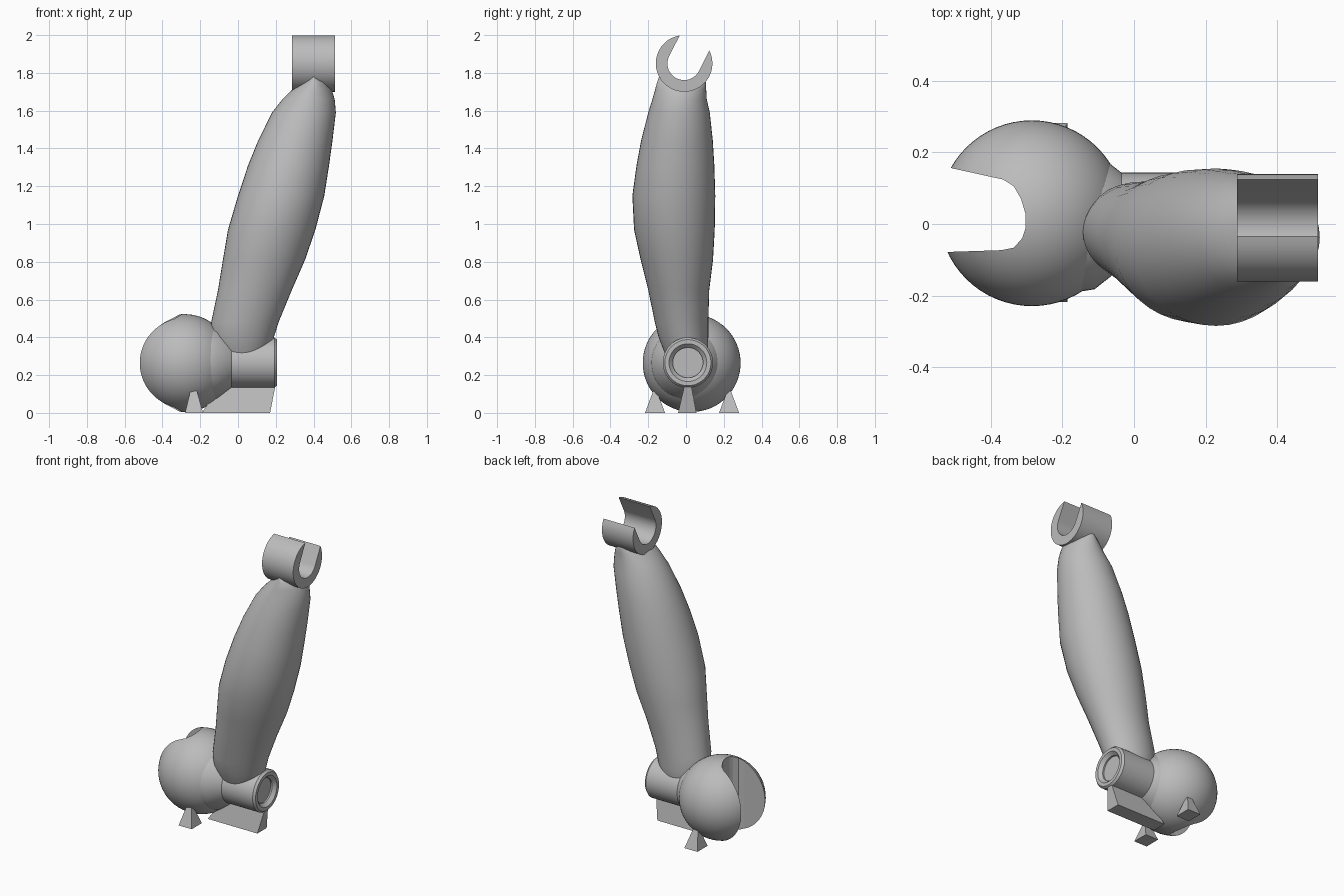
import bpy, bmesh, math
from math import cos, sin, radians, tau
from mathutils import Vector

cube = bpy.data.objects.get("Cube")
if cube:
    bpy.data.objects.remove(cube, do_unlink=True)

grey = bpy.data.materials.new("plain grey")
grey.use_nodes = True
colour = (0.5, 0.5, 0.5, 1)
grey.diffuse_color = colour
grey.node_tree.nodes["Principled BSDF"].inputs["Base Color"].default_value = colour


def finish(name, bm):
    """Turn a bmesh into a named object."""
    bmesh.ops.recalc_face_normals(bm, faces=bm.faces)
    mesh = bpy.data.meshes.new(name)
    bm.to_mesh(mesh)
    bm.free()
    mesh.materials.append(grey)
    obj = bpy.data.objects.new(name, mesh)
    bpy.context.collection.objects.link(obj)
    return obj


def loft(name, rings):
    """Skin a list of closed rings and cap both ends."""
    bm = bmesh.new()
    loops = [[bm.verts.new(p) for p in ring] for ring in rings]
    n = len(loops[0])
    for a, b in zip(loops, loops[1:]):
        for i in range(n):
            j = (i + 1) % n
            bm.faces.new((a[i], a[j], b[j], b[i]))
    bm.faces.new(loops[0])
    bm.faces.new(loops[-1])
    return finish(name, bm)


def activate(obj):
    bpy.ops.object.select_all(action="DESELECT")
    obj.select_set(True)
    bpy.context.view_layer.objects.active = obj


def smooth(obj, angle=35):
    activate(obj)
    bpy.ops.object.shade_smooth_by_angle(angle=radians(angle))


def cut(obj, cutter):
    cutter.hide_render = True
    mod = obj.modifiers.new("cut", "BOOLEAN")
    mod.operation = "DIFFERENCE"
    mod.solver = "EXACT"
    mod.object = cutter
    activate(obj)
    bpy.ops.object.modifier_apply(modifier=mod.name)
    bpy.data.objects.remove(cutter, do_unlink=True)


def x_circle(x, r, y, z, n=48):
    return [(x, y + r * cos(tau * i / n), z + r * sin(tau * i / n)) for i in range(n)]


def frustum(name, bottom, top, height):
    """Tapered block from two rectangles (x0, x1, y0, y1)."""
    def rect(r, z):
        return [(r[0], r[2], z), (r[1], r[2], z), (r[1], r[3], z), (r[0], r[3], z)]
    return loft(name, [rect(bottom, 0), rect(top, height)])


# Round gripper with a vertical jaw slot
bm = bmesh.new()
bmesh.ops.create_uvsphere(bm, u_segments=64, v_segments=32, radius=0.259)
bmesh.ops.translate(bm, verts=bm.verts, vec=Vector((-0.285, 0.03, 0.264)))
gripper = finish("gripper_ball", bm)
slot = [(-0.7, 0.2), (-0.515, 0.157), (-0.365, 0.124), (-0.335, 0.105), (-0.315, 0.07),
        (-0.303, 0.03), (-0.302, -0.01), (-0.312, -0.04), (-0.335, -0.066),
        (-0.37, -0.073), (-0.523, -0.078), (-0.7, -0.085)]
cut(gripper, loft("slot_cutter", [[(x, y, z) for x, y in slot] for z in (-0.1, 0.7)]))
smooth(gripper)

# Wrist barrel with a flared root, bevelled rim and recessed end
barrel = [(-0.16, 0.2), (-0.11, 0.192), (-0.035, 0.133), (0.192, 0.133), (0.206, 0.122),
          (0.206, 0.1), (0.185, 0.08), (0.175, 0.08)]
smooth(loft("wrist_barrel", [x_circle(x, r, 0.01, 0.266) for x, r in barrel]))

# Leaning, swelling forearm: height, then x and y limits of each oval section
sections = [
    (0.27, -0.09, 0.13, -0.09, 0.10), (0.33, -0.125, 0.165, -0.118, 0.115),
    (0.40, -0.145, 0.19, -0.145, 0.118), (0.48, -0.142, 0.215, -0.165, 0.118),
    (0.65, -0.106, 0.285, -0.2, 0.123), (0.81, -0.08, 0.355, -0.24, 0.143),
    (0.97, -0.053, 0.41, -0.275, 0.152), (1.15, 0, 0.457, -0.284, 0.155),
    (1.31, 0.053, 0.482, -0.262, 0.15), (1.44, 0.106, 0.5, -0.238, 0.142),
    (1.59, 0.18, 0.518, -0.2, 0.126), (1.66, 0.235, 0.512, -0.178, 0.11),
    (1.71, 0.286, 0.497, -0.164, 0.107), (1.75, 0.335, 0.475, -0.153, 0.105),
    (1.78, 0.385, 0.415, -0.143, 0.1)]


def oval(z, x0, x1, y0, y1, n=40):
    cx, cy, rx, ry = (x0 + x1) / 2, (y0 + y1) / 2, (x1 - x0) / 2, (y1 - y0) / 2
    return [(cx + rx * cos(tau * i / n), cy + ry * sin(tau * i / n), z) for i in range(n)]


arm = loft("forearm", [oval(*s) for s in sections])
clip_y, clip_z = -0.01, 1.85
cut(arm, loft("bore_cutter", [x_circle(x, 0.095, clip_y, clip_z) for x in (0.1, 0.7)]))
smooth(arm, 50)

# Open elbow clip: a U-shaped channel in a round barrel
inner, outer, tilt = 0.088, 0.15, radians(63)
half_gap = math.asin(inner / outer)


def arc(r, start, end, n=32):
    return [(r * cos(start + (end - start) * i / n), r * sin(start + (end - start) * i / n))
            for i in range(n + 1)]


outline = arc(outer, tilt + half_gap, tilt + tau - half_gap)
outline += arc(inner, tilt + 1.5 * math.pi, tilt + 0.5 * math.pi)
smooth(loft("elbow_clip", [[(x, clip_y + p, clip_z + q) for p, q in outline]
                           for x in (0.287, 0.513)]))

# Small tapered feet under the ball
for side, y in (("right", -0.164), ("left", 0.228)):
    frustum(f"{side}_foot", (-0.28, -0.185, y - 0.053, y + 0.053),
            (-0.253, -0.217, y - 0.01, y + 0.01), 0.115)

# Long wedge foot under the barrel
frustum("wedge_foot", (-0.19, 0.17, -0.042, 0.055), (-0.1, 0.198, -0.008, 0.028), 0.145)
